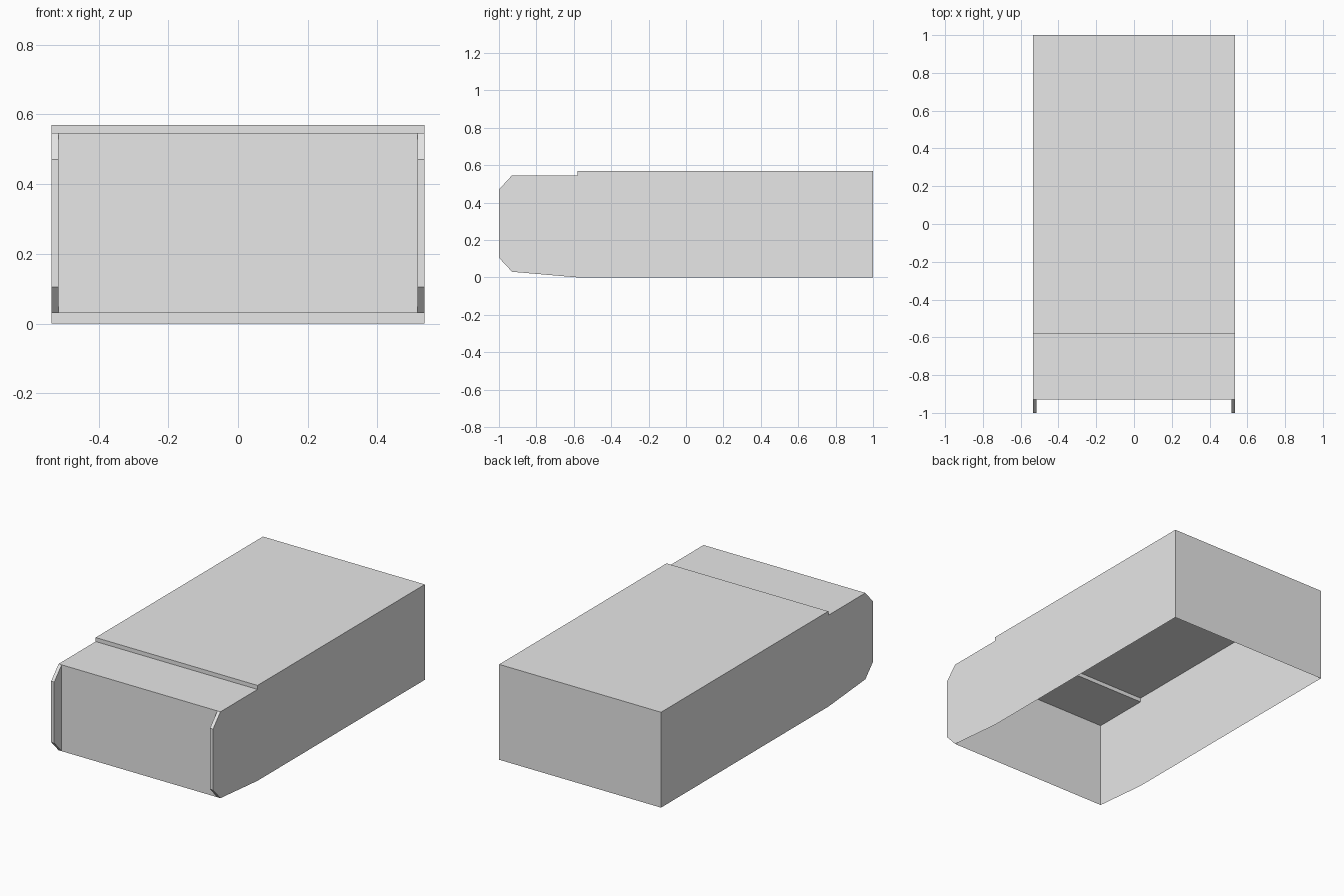
import bpy
import bmesh

cube = bpy.data.objects.get("Cube")
if cube:
    bpy.data.objects.remove(cube, do_unlink=True)

grey = bpy.data.materials.new("plain grey")
grey.use_nodes = True
GREY = (0.8, 0.8, 0.8, 1.0)
grey.diffuse_color = GREY
grey.node_tree.nodes["Principled BSDF"].inputs["Base Color"].default_value = GREY

HALF_W = 0.535       # outer half width
LIP_X = 0.515        # inner face of the side lips

# Side outline as (y, z), counter-clockwise seen from the left side
back = [(1.0, 0.0), (1.0, 0.57)]
step = [(-0.58, 0.57), (-0.58, 0.546)]
lip = [(-0.93, 0.546), (-1.0, 0.47), (-1.0, 0.105), (-0.93, 0.03)]
floor_bend = [(-0.58, 0.0)]
outline = back + step + lip + floor_bend


def build(name, faces):
    """Make a sheet object from a list of faces given as 3D corner lists."""
    bm = bmesh.new()
    for corners in faces:
        bm.faces.new([bm.verts.new(c) for c in corners])
    bmesh.ops.remove_doubles(bm, verts=bm.verts, dist=0.0001)
    mesh = bpy.data.meshes.new(name)
    bm.to_mesh(mesh)
    bm.free()
    mesh.materials.append(grey)
    obj = bpy.data.objects.new(name, mesh)
    bpy.context.collection.objects.link(obj)
    return obj


def strips(points, x0, x1):
    """Quads spanning x0..x1 along a run of outline points."""
    return [[(x1, *a), (x0, *a), (x0, *b), (x1, *b)]
            for a, b in zip(points, points[1:])]


def panel(points, x, facing):
    """Flat face at x, looking towards +x or -x."""
    ordered = points if facing > 0 else points[::-1]
    return [(x, *p) for p in ordered]


# Back wall, stepped top and recessed front, open underneath
build("back_wall", strips(back, -HALF_W, HALF_W))
build("stepped_top", strips(back[1:] + step + lip[:1], -HALF_W, HALF_W))
build("front_panel", strips([lip[0], lip[-1]], -HALF_W, HALF_W))

# Side walls with the chamfered lips that stand proud of the front
for side, label in ((1, "left"), (-1, "right")):
    build(label + "_wall", [panel(outline, side * HALF_W, side)])
    x0, x1 = sorted((side * LIP_X, side * HALF_W))
    build(label + "_front_lip",
          strips(lip, x0, x1) + [panel(lip, side * LIP_X, -side)])
